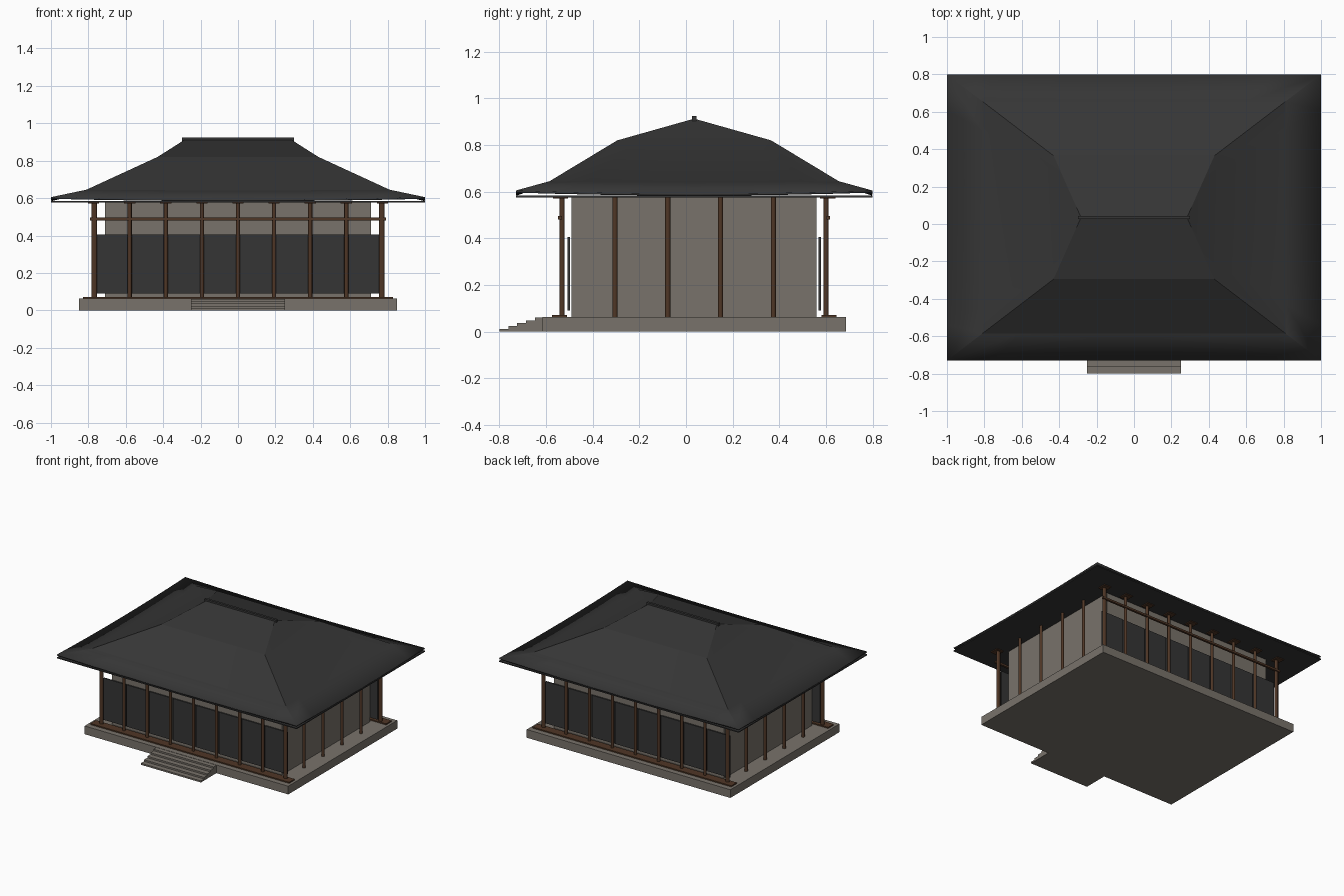
import bpy
import bmesh
from mathutils import Vector

if "Cube" in bpy.data.objects:
    bpy.data.objects.remove(bpy.data.objects["Cube"], do_unlink=True)

CY = 0.035  # middle of the building in y


def make_material(name, colour):
    mat = bpy.data.materials.new(name)
    mat.use_nodes = True
    mat.diffuse_color = (*colour, 1)
    mat.node_tree.nodes["Principled BSDF"].inputs["Base Color"].default_value = (*colour, 1)
    return mat


roof_grey = make_material("roof_charcoal", (0.036, 0.036, 0.036))
stone = make_material("warm_stone", (0.19, 0.17, 0.145))
wood = make_material("dark_wood", (0.078, 0.037, 0.019))


def finish(name, bm, mat):
    bmesh.ops.recalc_face_normals(bm, faces=bm.faces)
    mesh = bpy.data.meshes.new(name)
    bm.to_mesh(mesh)
    bm.free()
    mesh.materials.append(mat)
    obj = bpy.data.objects.new(name, mesh)
    bpy.context.collection.objects.link(obj)
    return obj


def box(name, x, y, z, mat):
    """Box from (min, max) pairs on each axis."""
    bm = bmesh.new()
    bmesh.ops.create_cube(bm, size=1)
    for v in bm.verts:
        v.co = [(a + b) / 2 + c * (b - a) for (a, b), c in zip((x, y, z), v.co)]
    return finish(name, bm, mat)


def column(name, x, y, radius=0.011):
    bpy.ops.mesh.primitive_cylinder_add(vertices=16, radius=radius, depth=0.56,
                                        location=(x, y, 0.30))
    obj = bpy.context.object
    obj.name = name
    obj.data.materials.append(wood)
    bpy.ops.object.shade_smooth_by_angle()


# Stone platform, hall walls and entrance steps
box("platform", (-0.85, 0.85), (CY - 0.65, CY + 0.65), (0, 0.062), stone)
box("hall_walls", (-0.71, 0.71), (CY - 0.525, CY + 0.525), (0.062, 0.58), stone)
for i in range(5):
    box(f"step_{i + 1}", (-0.25, 0.25), (-0.80 + 0.038 * i, -0.61),
        (0.012 * i, 0.012 * (i + 1)), stone)

# Front and back galleries: columns, caps, sill, rail and screens
spacing = 0.193
for side, label in ((-1, "front"), (1, "back")):
    def span(a, b):
        return tuple(sorted((CY + side * a, CY + side * b)))

    box(f"{label}_sill", (-0.83, 0.83), span(0.545, 0.61), (0.062, 0.071), wood)
    box(f"{label}_rail", (-0.79, 0.79), span(0.567, 0.583), (0.48, 0.495), wood)
    for i in range(9):
        x = (i - 4) * spacing
        column(f"{label}_column_{i + 1}", x, CY + side * 0.566)
        box(f"{label}_cap_{i + 1}", (x - 0.03, x + 0.03), span(0.54, 0.606),
            (0.570, 0.578), wood)
    for i in range(8):
        x = (i - 4) * spacing
        box(f"{label}_screen_{i + 1}", (x + 0.004, x + spacing - 0.004),
            span(0.533, 0.543), (0.09, 0.405), roof_grey)

# Side columns
for side, label in ((-1, "right"), (1, "left")):
    for i in range(6):
        column(f"{label}_column_{i + 1}", side * 0.765, CY + (i - 2.5) * 0.2264)

# Eave board and curved hip roof shell with a sagging eave line
box("eave_board", (-1, 1), (CY - 0.765, CY + 0.765), (0.576, 0.584), roof_grey)

SEGMENTS = 8
# half width, half depth, height, sag at the middle of each side
levels = [(1.0, 0.765, 0.605, 0.013), (0.81, 0.62, 0.645, 0.004),
          (0.43, 0.33, 0.82, 0), (0.285, 0.004, 0.912, 0)]
bm = bmesh.new()
rings = []
for hx, hy, z, sag in levels:
    corners = [Vector((sx * hx, CY + sy * hy, z))
               for sx, sy in ((-1, -1), (1, -1), (1, 1), (-1, 1))]
    ring = []
    for k in range(4):
        for s in range(SEGMENTS):
            t = s / SEGMENTS
            p = corners[k].lerp(corners[(k + 1) % 4], t)
            p.z -= sag * (1 - (2 * t - 1) ** 2)
            ring.append(bm.verts.new(p))
    rings.append(ring)
for low, high in zip(rings, rings[1:]):
    for i in range(len(low)):
        j = (i + 1) % len(low)
        bm.faces.new((low[i], low[j], high[j], high[i]))
bm.faces.new(rings[-1])
roof = finish("hip_roof", bm, roof_grey)
shell = roof.modifiers.new("thickness", "SOLIDIFY")
shell.thickness = 0.009
shell.offset = -1
bpy.context.view_layer.objects.active = roof
bpy.ops.object.select_all(action="DESELECT")
roof.select_set(True)
bpy.ops.object.shade_smooth_by_angle(angle=0.2)

# Ridge cap
box("ridge_cap", (-0.3, 0.3), (CY - 0.009, CY + 0.009), (0.903, 0.924), roof_grey)
